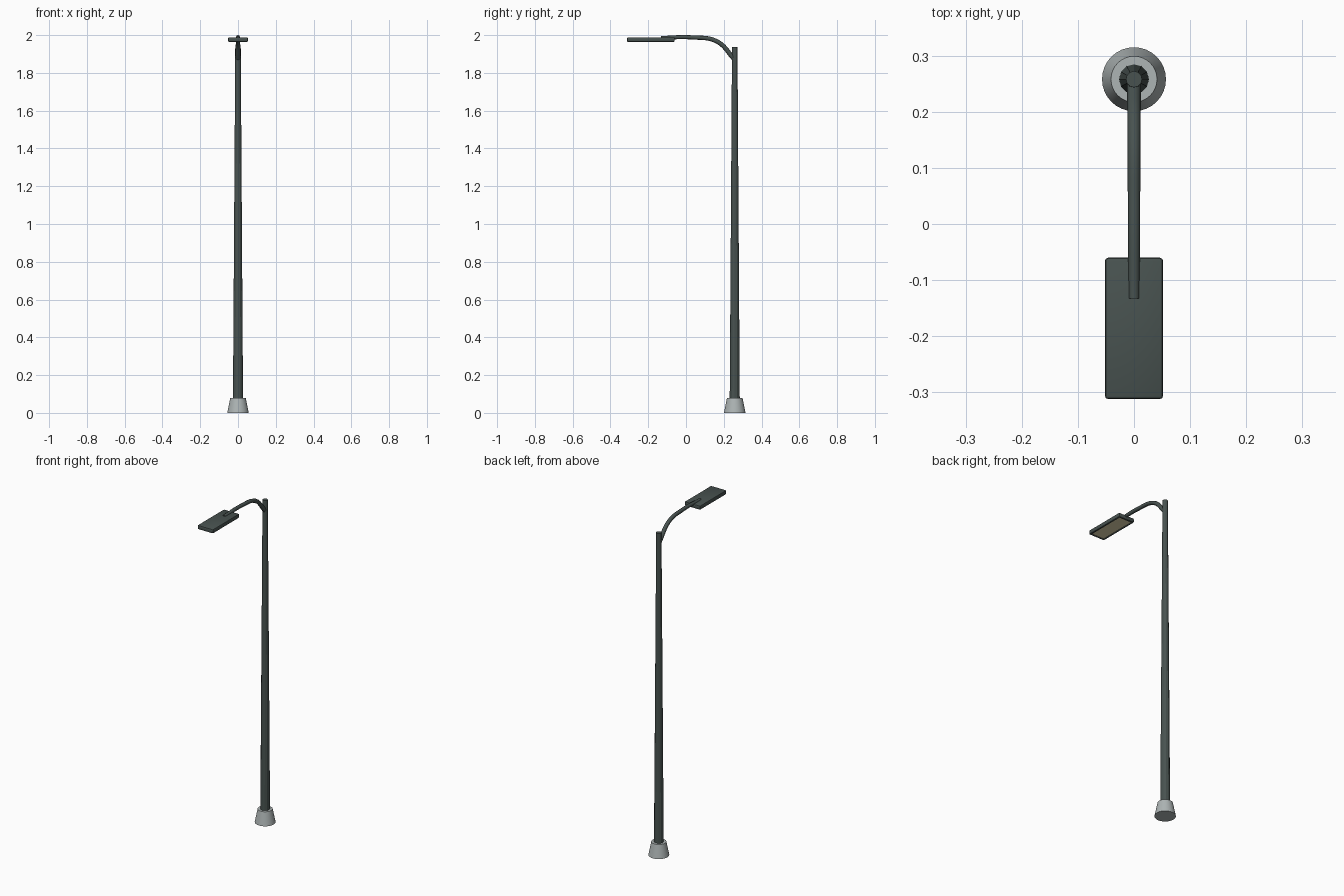
import bpy, bmesh
from mathutils import Vector

if "Cube" in bpy.data.objects:
    bpy.data.objects.remove(bpy.data.objects["Cube"])

POLE_Y = 0.258


def material(name, color):
    m = bpy.data.materials.new(name)
    m.diffuse_color = (*color, 1)
    m.use_nodes = True
    m.node_tree.nodes["Principled BSDF"].inputs["Base Color"].default_value = m.diffuse_color
    return m


metal = material("dark_metal", (0.065, 0.085, 0.08))
concrete = material("concrete", (0.42, 0.46, 0.46))
glow = material("warm_lens", (0.75, 0.68, 0.42))


def cone(name, sides, r1, r2, z0, z1, mat, smooth=False):
    bpy.ops.mesh.primitive_cone_add(vertices=sides, radius1=r1, radius2=r2,
                                    depth=z1 - z0, location=(0, POLE_Y, (z0 + z1) / 2))
    ob = bpy.context.object
    ob.name = name
    ob.data.materials.append(mat)
    if smooth:
        bpy.ops.object.shade_smooth_by_angle()
    return ob


# Concrete foot and tapered pole
cone("base", 32, 0.057, 0.041, 0, 0.08, concrete, True)
cone("pole", 12, 0.027, 0.0145, 0.02, 1.938, metal)

# Curved arm, tapering toward the lamp
path = bpy.data.curves.new("arm", 'CURVE')
path.dimensions = '3D'
path.bevel_depth = 0.0125
path.bevel_resolution = 2
path.use_fill_caps = True
path.resolution_u = 6
spline = path.splines.new('BEZIER')
points = [(0.254, 1.875), (0.165, 1.966), (0.03, 1.988), (-0.133, 1.985)]
spline.bezier_points.add(len(points) - 1)
for i, (bp, (y, z)) in enumerate(zip(spline.bezier_points, points)):
    bp.co = Vector((0, y, z))
    bp.handle_left_type = bp.handle_right_type = 'AUTO'
    bp.radius = 1.0 - 0.06 * i
arm = bpy.data.objects.new("arm", path)
bpy.context.collection.objects.link(arm)
path.materials.append(metal)

# Lamp head: slab with rounded edges and a recessed lens underneath
bpy.ops.mesh.primitive_cube_add(size=1, location=(0, -0.186, 1.976))
head = bpy.context.object
head.name = "lamp_head"
head.data.materials.append(metal)
head.data.materials.append(glow)
bm = bmesh.new()
bm.from_mesh(head.data)
bmesh.ops.scale(bm, vec=(0.104, 0.252, 0.025), verts=bm.verts)
bmesh.ops.bevel(bm, geom=bm.edges[:], offset=0.006, segments=2, profile=0.5,
                affect='EDGES')
bm.normal_update()
under = max((f for f in bm.faces if f.normal.z < -0.9), key=lambda f: f.calc_area())
bmesh.ops.inset_region(bm, faces=[under], thickness=0.005)
bmesh.ops.inset_region(bm, faces=[under], thickness=0.001, depth=-0.004)
under.material_index = 1
bm.to_mesh(head.data)
bm.free()
bpy.ops.object.shade_smooth_by_angle()
